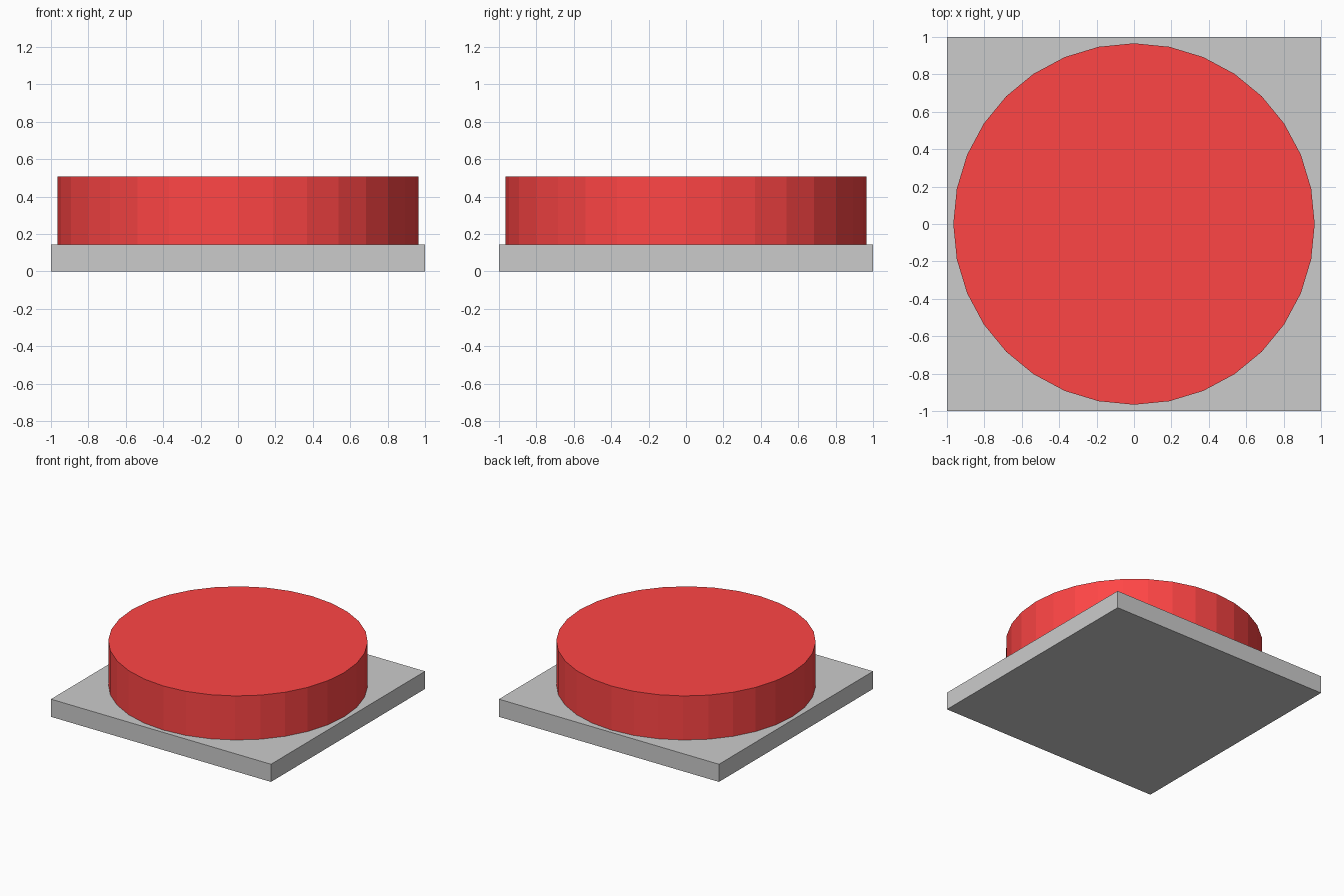
import bpy

if "Cube" in bpy.data.objects:
    bpy.data.objects.remove(bpy.data.objects["Cube"])

# Square base plate
bpy.ops.mesh.primitive_cube_add(size=1, location=(0, 0, 0.0725))
base = bpy.context.object
base.name = "base_plate"
base.scale = (2, 2, 0.145)
bpy.ops.object.transform_apply(location=False, rotation=False, scale=True)

# Round red button, flat-shaded with 32 sides
bottom, top = 0.145, 0.507
bpy.ops.mesh.primitive_cylinder_add(vertices=32, radius=0.966, depth=top - bottom,
                                    location=(0, 0, (top + bottom) / 2))
button = bpy.context.object
button.name = "push_button"
red = bpy.data.materials.new("red")
red.diffuse_color = (1.0, 0.06, 0.06, 1)
red.use_nodes = True
red.node_tree.nodes["Principled BSDF"].inputs["Base Color"].default_value = red.diffuse_color
button.data.materials.append(red)
